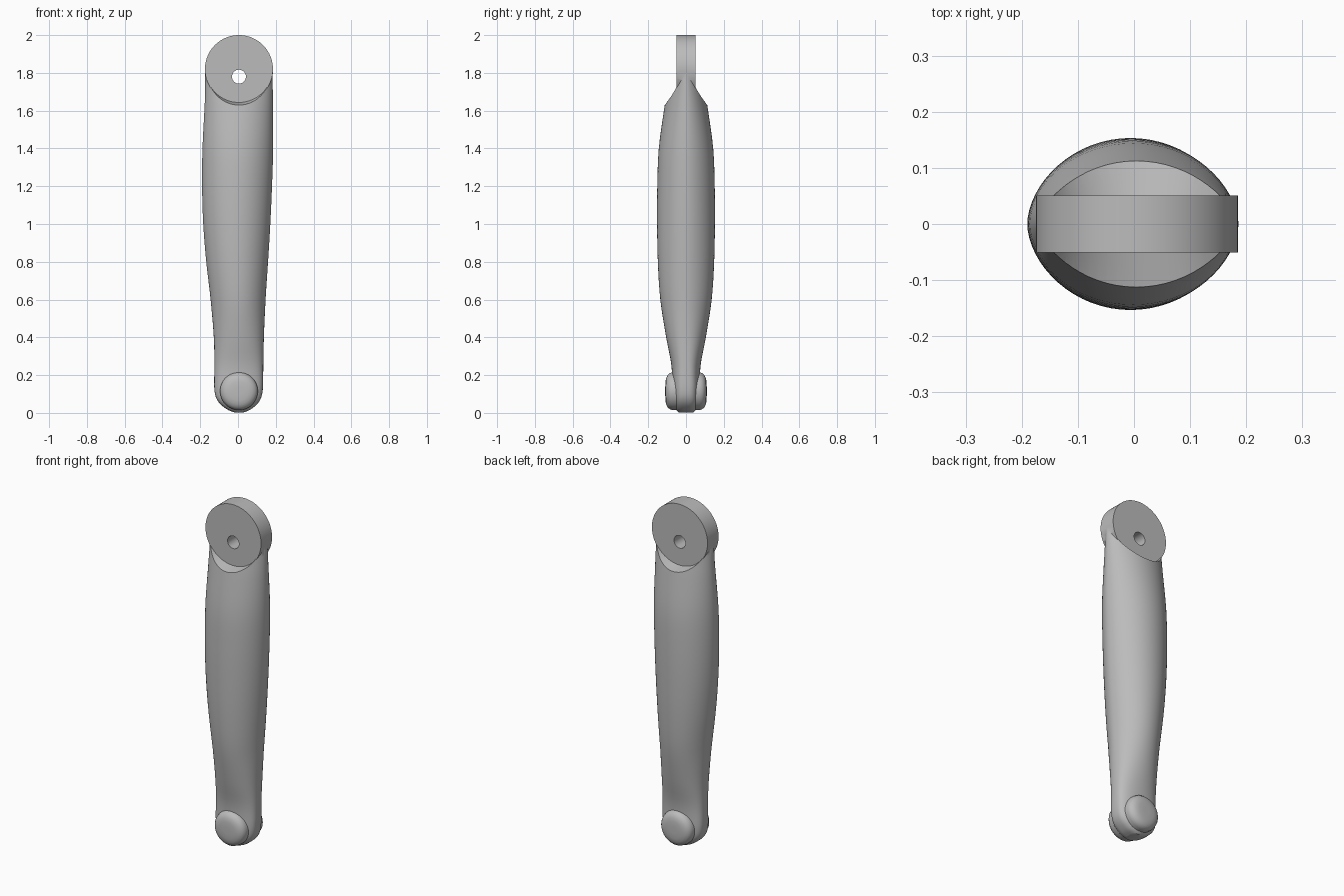
import bpy
import bmesh
from math import cos, sin, tau, radians
from mathutils import Vector

default = bpy.data.objects.get("Cube")
if default:
    bpy.data.objects.remove(default, do_unlink=True)

# One plain grey for the whole model
grey = bpy.data.materials.new("satin grey")
grey.use_nodes = True
colour = (0.5, 0.5, 0.5, 1)
grey.diffuse_color = colour
grey.node_tree.nodes["Principled BSDF"].inputs["Base Color"].default_value = colour


def loft(name, rings):
    """Skin a stack of closed rings and cap both ends."""
    bm = bmesh.new()
    loops = [[bm.verts.new(p) for p in ring] for ring in rings]
    for low, high in zip(loops, loops[1:]):
        for i in range(len(low)):
            j = (i + 1) % len(low)
            bm.faces.new((low[i], low[j], high[j], high[i]))
    bm.faces.new(loops[0][::-1])
    bm.faces.new(loops[-1])
    bmesh.ops.recalc_face_normals(bm, faces=bm.faces)
    mesh = bpy.data.meshes.new(name)
    bm.to_mesh(mesh)
    bm.free()
    mesh.materials.append(grey)
    obj = bpy.data.objects.new(name, mesh)
    bpy.context.collection.objects.link(obj)
    return obj


def lathe(name, z, profile, x=0.005, sides=64):
    """Turn (radius, y) points around an axis running front to back."""
    angles = [tau * i / sides for i in range(sides)]
    return loft(name, [[(x + r * cos(a), y, z + r * sin(a)) for a in angles]
                       for r, y in profile])


def smooth_rows(rows, steps):
    """Pass a smooth curve through the section rows."""
    pts = [Vector(r) for r in rows]
    pts = [pts[0]] + pts + [pts[-1]]
    out = []
    for a, b, c, d in zip(pts, pts[1:], pts[2:], pts[3:]):
        for k in range(steps):
            t = k / steps
            out.append(b + (c - a) * t / 2 + (a * 2 - b * 5 + c * 4 - d) * t * t / 2
                       + (b * 3 - a - c * 3 + d) * t ** 3 / 2)
    return out + [pts[-1]]


def section(row, sides=64):
    """Lens-shaped at the top, squarer towards the rounded foot."""
    z, left, right, depth = row
    blend = min(max((z - 0.15) / 0.4, 0), 1)
    power = 0.6 + 0.5 * blend
    mid, half = (left + right) / 2, (right - left) / 2
    ring = []
    for i in range(sides):
        a = tau * i / sides
        s = sin(a)
        y = depth * abs(s) ** power * (1 if s > 0 else -1)
        ring.append((mid + half * cos(a), y, z))
    return ring


def boolean(target, tool, operation):
    mod = target.modifiers.new(operation.lower(), "BOOLEAN")
    mod.operation = operation
    mod.solver = "EXACT"
    mod.object = tool
    bpy.context.view_layer.objects.active = target
    bpy.ops.object.modifier_apply(modifier=mod.name)
    bpy.data.objects.remove(tool, do_unlink=True)


# Main arm: height, minimum x, maximum x, half depth
rows = [
    (0.003, -0.02, 0.03, 0.04),
    (0.02, -0.06, 0.07, 0.055),
    (0.06, -0.105, 0.112, 0.068),
    (0.12, -0.125, 0.131, 0.072),
    (0.25, -0.125, 0.134, 0.077),
    (0.4, -0.128, 0.137, 0.105),
    (0.6, -0.145, 0.146, 0.136),
    (0.8, -0.168, 0.159, 0.149),
    (1, -0.184, 0.171, 0.153),
    (1.2, -0.19, 0.18, 0.152),
    (1.4, -0.188, 0.186, 0.144),
    (1.6, -0.178, 0.185, 0.117),
    (1.7, -0.174, 0.184, 0.1),
    (1.82, -0.174, 0.184, 0.08),
]
arm = loft("arm", [section(r) for r in smooth_rows(rows, 4)])

# Hollow both shoulders around the flat end
for side in (-1, 1):
    cutter = lathe("shoulder_cutter", 1.82,
                   [(0.176, side * 0.049), (0.19, side * 0.11), (0.21, side * 0.2)])
    boolean(arm, cutter, "DIFFERENCE")

# Round mounting eye with a pin hole
eye = lathe("mounting_eye", 1.82, [(0.18, -0.051), (0.18, 0.051)], sides=96)
boolean(arm, eye, "UNION")
hole = lathe("pin_hole_cutter", 1.78, [(0.037, -0.3), (0.037, 0.3)], sides=32)
boolean(arm, hole, "DIFFERENCE")

# Domed pivot pads on both faces of the foot
dome = [(0.02, 0.11), (0.05, 0.109), (0.07, 0.105), (0.086, 0.097),
        (0.096, 0.085), (0.1, 0.07)]
pads = lathe("pivot_pads", 0.115, dome + [(r, -y) for r, y in reversed(dome)])

for obj in (arm, pads):
    bpy.ops.object.select_all(action="DESELECT")
    obj.select_set(True)
    bpy.context.view_layer.objects.active = obj
    bpy.ops.object.shade_smooth_by_angle(angle=radians(35))
